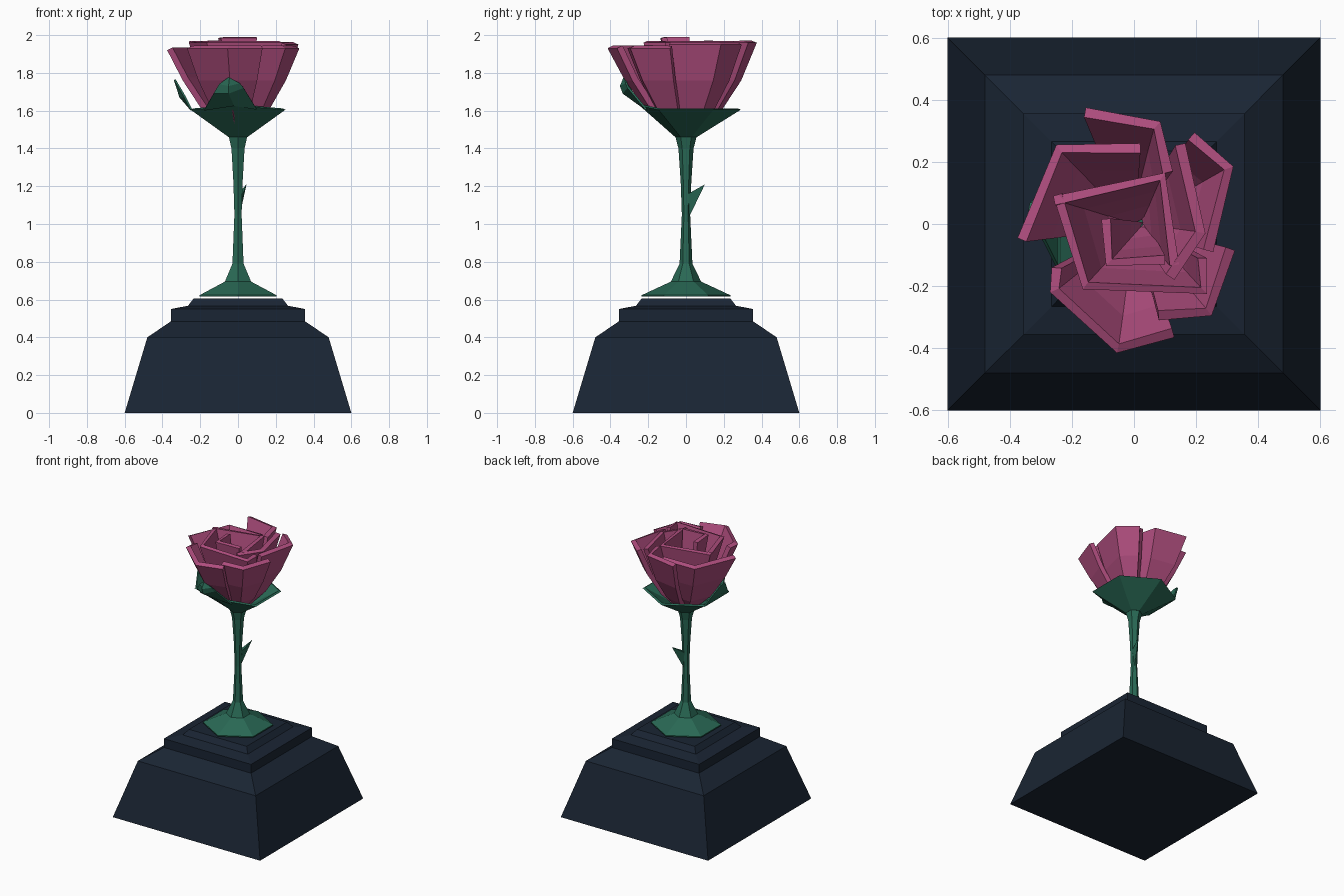
import bpy
from math import sin, cos, pi

if "Cube" in bpy.data.objects:
    bpy.data.objects.remove(bpy.data.objects["Cube"])


def material(name, rgb):
    m = bpy.data.materials.new(name)
    m.diffuse_color = (*rgb, 1)
    m.use_nodes = True
    m.node_tree.nodes["Principled BSDF"].inputs["Base Color"].default_value = m.diffuse_color
    return m


NAVY = material("dark_stone", (0.010, 0.018, 0.033))
GREEN = material("leaf_green", (0.022, 0.14, 0.09))
PINK = material("petal_pink", (0.43, 0.075, 0.21))


def make(name, verts, faces, mat):
    me = bpy.data.meshes.new(name)
    me.from_pydata(verts, [], faces)
    me.materials.append(mat)
    ob = bpy.data.objects.new(name, me)
    bpy.context.collection.objects.link(ob)
    return ob


def lathe(name, profile, n, start, mat, tweak=None):
    """Faceted solid from (radius, z) rings, capped at both ends."""
    verts = []
    for r, z in profile:
        for i in range(n):
            a = start + 2 * pi * i / n
            verts.append((r * cos(a), r * sin(a), z))
    faces = [tuple(reversed(range(n)))]
    for k in range(len(profile) - 1):
        for i in range(n):
            j = (i + 1) % n
            faces.append((k * n + i, k * n + j, (k + 1) * n + j, (k + 1) * n + i))
    top = (len(profile) - 1) * n
    faces.append(tuple(range(top, top + n)))
    if tweak:
        verts = [tweak(*v) for v in verts]
    return make(name, verts, faces, mat)


def sheet(name, rows, thickness, mat):
    """Rows of points, bottom to top, clockwise from above; thickened inwards."""
    n = len(rows[0])
    verts = [p for row in rows for p in row]
    faces = []
    for k in range(len(rows) - 1):
        for i in range(n - 1):
            a, b = k * n + i, (k + 1) * n + i
            faces.append((a, b, b + 1, a + 1))
    ob = make(name, verts, faces, mat)
    mod = ob.modifiers.new("thickness", "SOLIDIFY")
    mod.thickness = thickness
    mod.offset = -1
    return ob


# Stepped square pedestal
R2 = 2 ** 0.5
lathe("pedestal", [(h * R2, z) for h, z in (
    (0.60, 0), (0.48, 0.40), (0.355, 0.485), (0.355, 0.55),
    (0.265, 0.567), (0.235, 0.605))], 4, pi / 4, NAVY)

# Six-sided stem with flared foot
lathe("stem", [(0.235, 0.615), (0.235, 0.623), (0.08, 0.695), (0.034, 0.79),
               (0.022, 1.05), (0.028, 1.22), (0.04, 1.40), (0.057, 1.465)],
      6, pi / 2, GREEN)


# Hollow calyx cup under the bloom, pulled in at the front
def pinch(x, y, z):
    return (x, y * 0.84, z + 0.02) if y < -0.2 else (x, y, z)


lathe("calyx", [(0.057, 1.46), (0.29, 1.605), (0.275, 1.612), (0.05, 1.485)],
      6, pi / 2, GREEN, pinch)

# Upturned sepals
sheet("front_sepal", [
    [(0.10, -0.215, 1.605), (-0.02, -0.245, 1.625), (-0.18, -0.175, 1.60)],
    [(0.03, -0.31, 1.72), (-0.05, -0.335, 1.69), (-0.13, -0.29, 1.69)],
    [(0.01, -0.32, 1.745), (-0.05, -0.35, 1.73), (-0.10, -0.30, 1.74)],
    [(-0.03, -0.325, 1.765), (-0.045, -0.33, 1.778), (-0.06, -0.325, 1.77)]],
    0.01, GREEN)
sheet("left_sepal", [
    [(-0.25, -0.14, 1.60), (-0.25, 0.0, 1.60), (-0.25, 0.14, 1.60)],
    [(-0.285, -0.07, 1.67), (-0.31, 0.03, 1.67), (-0.285, 0.11, 1.67)],
    [(-0.335, 0.02, 1.755), (-0.34, 0.045, 1.762), (-0.335, 0.07, 1.755)]],
    0.01, GREEN)

# Thorn
make("thorn", [(0.008, 0.018, 1.04), (-0.008, 0.02, 1.15), (0.026, 0.012, 1.16),
               (0.045, 0.10, 1.21)],
     [(0, 1, 2), (0, 3, 1), (1, 3, 2), (2, 3, 0)], GREEN)

# Petals: top edge seen from above, rim height, centre they taper towards
PETALS = {
    "back_petal": ([(-0.155, 0.375), (0.085, 0.33), (0.125, 0.17)], 1.96, 0),
    "right_petal": ([(0.195, 0.295), (0.32, 0.185), (0.255, -0.09)], 1.95, 0),
    "front_right_petal": ([(0.325, -0.085), (0.25, -0.295), (0.08, -0.31)], 1.93, 0),
    "front_petal": ([(0.13, -0.365), (-0.055, -0.415), (-0.27, -0.22),
                     (-0.265, -0.14)], 1.93, 0),
    "left_petal": ([(-0.375, -0.045), (-0.25, 0.255), (0.02, 0.26)], 1.92, 0),
    "inner_right_petal": ([(0.165, 0.26), (0.23, -0.03), (0.13, -0.18)], 1.96, 0.01),
    "inner_front_petal": ([(0.235, -0.11), (0.235, -0.225), (-0.165, -0.21),
                           (-0.26, 0.09)], 1.96, 0.03),
    "inner_back_petal": ([(-0.26, 0.09), (0.10, 0.165), (0.145, -0.13)], 1.965, 0.03),
    "heart_petal": ([(0.10, -0.13), (-0.09, -0.135), (-0.105, 0.015)], 1.985, 0.03),
}
LEVELS = ((0.22, 1.50), (0.50, 1.60), (0.78, 1.76))
for name, (edge, top, cx) in PETALS.items():
    rows = [[(cx + (x - cx) * s, y * s, z) for x, y in edge] for s, z in LEVELS]
    rows.append([(x, y, top) for x, y in edge])
    sheet(name, rows, 0.034 if cx < 0.02 else 0.03, PINK)
